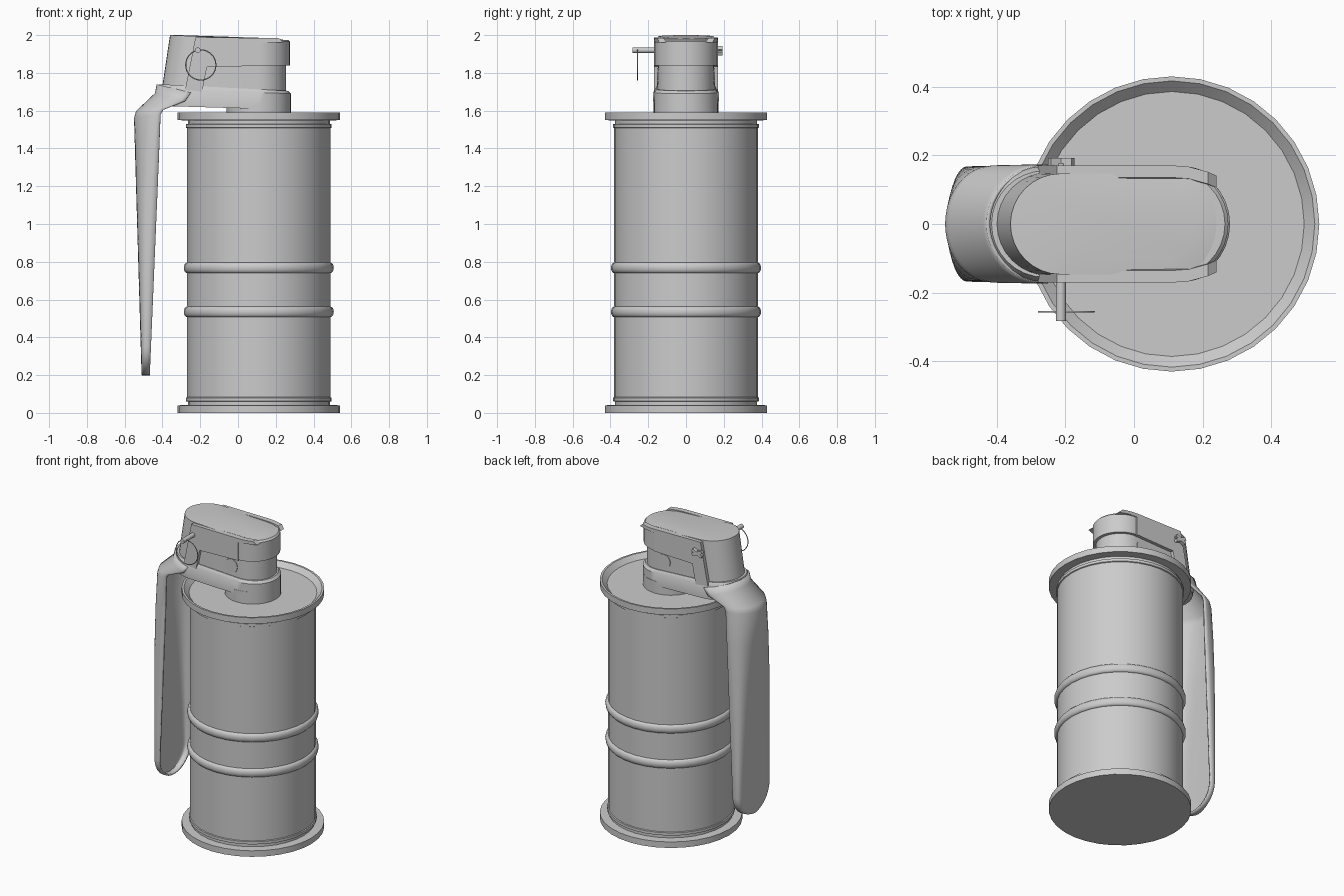
import bpy, bmesh, math
from mathutils import Matrix

if "Cube" in bpy.data.objects:
    bpy.data.objects.remove(bpy.data.objects["Cube"])

CX = 0.11   # axis of the canister


def finish(bm, name, angle=35):
    bmesh.ops.remove_doubles(bm, verts=bm.verts, dist=0.0003)
    bmesh.ops.recalc_face_normals(bm, faces=bm.faces)
    me = bpy.data.meshes.new(name)
    bm.to_mesh(me)
    bm.free()
    ob = bpy.data.objects.new(name, me)
    bpy.context.collection.objects.link(ob)
    bpy.ops.object.select_all(action='DESELECT')
    ob.select_set(True)
    bpy.context.view_layer.objects.active = ob
    bpy.ops.object.shade_smooth_by_angle(angle=math.radians(angle))
    return ob


def loft(bm, rows, closed=True, caps=True):
    rings = [[bm.verts.new(p) for p in r] for r in rows]
    n = len(rings[0])
    for a, b in zip(rings, rings[1:]):
        for i in range(n if closed else n - 1):
            j = (i + 1) % n
            bm.faces.new((a[i], a[j], b[j], b[i]))
    if caps:
        bm.faces.new(rings[0][::-1])
        bm.faces.new(rings[-1])


def circle(r, z, n=32):
    return [(CX + r * math.cos(2 * math.pi * i / n), r * math.sin(2 * math.pi * i / n), z)
            for i in range(n)]


def stadium(xl, xr, w, zl, zr, n=16):
    """Oblong outline whose height runs from zl (left) to zr (right)."""
    pts = []
    for cx, start in ((xr - w, -90), (xl + w, 90)):
        for i in range(n + 1):
            a = math.radians(start + 180 * i / n)
            x = cx + w * math.cos(a)
            pts.append((x, w * math.sin(a), zl + (zr - zl) * (x - xl) / (xr - xl)))
    return pts


def lofted(name, rows, angle=35):
    bm = bmesh.new()
    loft(bm, rows)
    return finish(bm, name, angle)


def rod(name, r, length, centre, n=16):
    """Cylinder along y."""
    bm = bmesh.new()
    bmesh.ops.create_cone(bm, cap_ends=True, segments=n, radius1=r, radius2=r, depth=length,
                          matrix=Matrix.Translation(centre) @ Matrix.Rotation(math.pi / 2, 4, 'X'))
    return finish(bm, name)


# Canister: lathed profile with rims, seams and two ribs
seam = [(0.43, 0.0), (0.43, 0.04), (0.376, 0.042), (0.376, 0.06), (0.386, 0.062),
        (0.386, 0.08), (0.38, 0.083)]
profile = list(seam)
for zc in (0.535, 0.768):
    for k in range(9):
        a = math.pi * k / 8
        profile.append((0.38 + 0.017 * math.sin(a), zc - 0.028 * math.cos(a)))
profile += [(r, 1.59 - z) for r, z in reversed(seam)]
profile += [(0.417, 1.59), (0.386, 1.56)]
lofted("canister", [circle(r, z) for r, z in profile])

# Stem and fuze collar
lofted("fuze_stem", [circle(0.17, 1.555), circle(0.17, 1.64)])
lofted("fuze_collar", [stadium(-0.41, 0.28, 0.168, 1.625, 1.605),
                       stadium(-0.43, 0.28, 0.168, 1.715, 1.69),
                       stadium(-0.415, 0.265, 0.155, 1.74, 1.705)])

# Fuze body, slanted at the lever end, with a slightly domed top
lofted("fuze_body", [stadium(-0.402, 0.255, 0.15, 1.72, 1.69),
                     stadium(-0.36, 0.255, 0.147, 2.0, 1.972),
                     stadium(-0.31, 0.2, 0.09, 2.0, 1.983)], 30)
lofted("fuze_head", [circle(0.165, 1.84), circle(0.165, 1.965), circle(0.155, 1.975)])

# Cover side plates, mirrored front and back
outline = [(-0.28, 1.71), (-0.19, 1.70), (-0.165, 1.83), (0.12, 1.838), (0.12, 1.96),
           (0.18, 1.962), (0.24, 1.962), (0.215, 1.984), (0.16, 1.984), (0.12, 1.985), (-0.225, 1.988)]


def plate_y(x, y):
    return y - max(0.0, x - 0.12) ** 2 * 2.0


for side, label in ((-1, "front"), (1, "back")):
    lofted("cover_plate_" + label,
           [[(x, side * plate_y(x, y), z) for x, z in outline] for y in (0.135, 0.17)], 20)
    rod("side_plug_" + label, 0.046, 0.02, (0.056, side * 0.143, 1.78), 24)

# Lever: channel section lofted from the collar shoulder to a rounded tip
# row = centre x, centre z, edge x, edge z, half width, squareness
rows = [(-0.425, 1.738, -0.25, 1.695, 0.168, 2), (-0.435, 1.69, -0.28, 1.65, 0.168, 2),
        (-0.535, 1.595, -0.395, 1.605, 0.166, 2), (-0.545, 1.56, -0.41, 1.58, 0.165, 2)]
for k in range(1, 15):
    if k <= 6:
        t, z, w = k / 6, 1.56 - 1.21 * k / 6, 0.163
    else:
        a = math.pi / 2 * (k - 6) / 8
        t, z, w = 1, 0.35 - 0.147 * math.sin(a), 0.163 * math.cos(a)
    s = (1.56 - z) / 1.36
    rows.append((-0.545 + 0.04 * s, z, -0.41 - 0.057 * s, z, w, 2 + 4 * t))
N = 24
sections = []
for xc, zc, xe, ze, w, p in rows:
    ring = []
    for i in range(N + 1):
        a = -math.pi / 2 + math.pi * i / N
        sy = math.copysign(abs(math.sin(a)) ** (2 / p), a) if i != N // 2 else 0
        f = max(0.0, math.cos(a)) ** (2 / p) if 0 < i < N else 0
        ring.append((xe + (xc - xe) * f, w * sy, ze + (zc - ze) * f))
    sections.append(ring)
bm = bmesh.new()
loft(bm, sections, closed=False, caps=False)
lever = finish(bm, "safety_lever", 40)
mod = lever.modifiers.new("thickness", 'SOLIDIFY')
mod.thickness = 0.011
mod.offset = 0

# Safety pin, splayed ends and pull ring
rod("safety_pin", 0.015, 0.46, (-0.213, -0.053, 1.92))
for k, tilt in enumerate((-25, 25)):
    bm = bmesh.new()
    bmesh.ops.create_cube(bm, size=1, matrix=Matrix.Translation((-0.212, 0.181, 1.918))
                          @ Matrix.Rotation(math.radians(tilt), 4, 'Y')
                          @ Matrix.Diagonal((0.076, 0.022, 0.02, 1)))
    finish(bm, "pin_prong_%d" % (k + 1))
bpy.ops.mesh.primitive_torus_add(location=(-0.197, -0.256, 1.842), rotation=(math.pi / 2, 0, 0),
                                 major_radius=0.08, minor_radius=0.003,
                                 major_segments=32, minor_segments=6)
ring = bpy.context.object
ring.name = "pull_ring"
bpy.ops.object.shade_smooth_by_angle(angle=math.radians(60))
